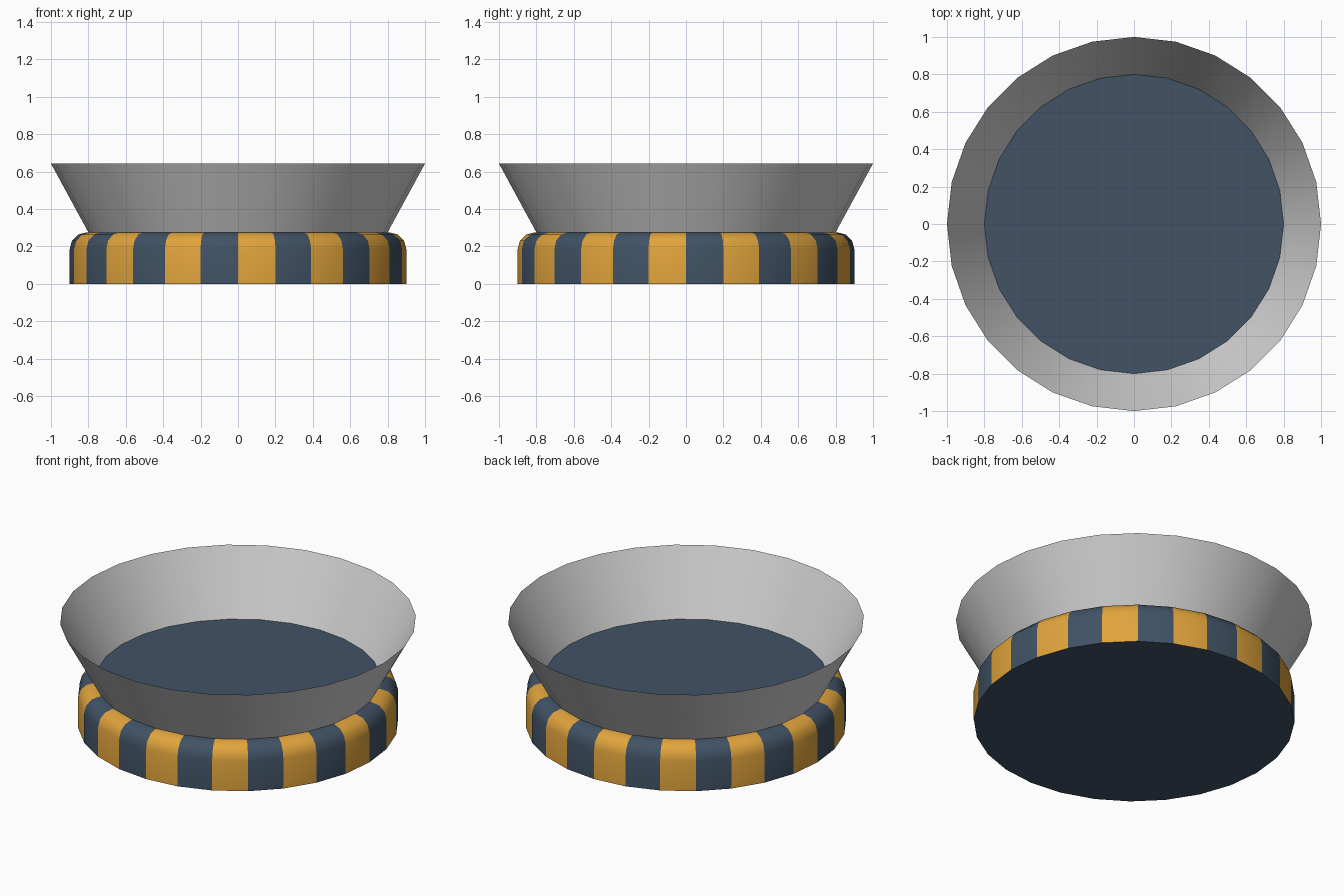
import bpy, math

if "Cube" in bpy.data.objects:
    bpy.data.objects.remove(bpy.data.objects["Cube"])

N = 28  # sides of every round part


def material(name, rgb):
    m = bpy.data.materials.new(name)
    m.diffuse_color = (*rgb, 1.0)
    m.use_nodes = True
    m.node_tree.nodes["Principled BSDF"].inputs["Base Color"].default_value = m.diffuse_color
    return m


blue = material("slate blue", (0.052, 0.085, 0.130))
orange = material("amber", (0.75, 0.37, 0.045))
grey = material("light grey", (0.63, 0.63, 0.63))


def lathe(name, profile, mats, rule, cap_bottom=False, cap_top=False):
    """Revolve (radius, z) points, bottom to top; rule(segment, row) picks the material."""
    verts = [(r * math.cos(2 * math.pi * i / N), r * math.sin(2 * math.pi * i / N), z)
             for r, z in profile for i in range(N)]
    faces, slots = [], []
    for row in range(len(profile) - 1):
        for i in range(N):
            j = (i + 1) % N
            a, b = row * N, (row + 1) * N
            faces.append((a + i, a + j, b + j, b + i))
            slots.append(rule(i, row))
    if cap_bottom:
        faces.append(tuple(reversed(range(N))))
        slots.append(0)
    if cap_top:
        top = (len(profile) - 1) * N
        faces.append(tuple(range(top, top + N)))
        slots.append(0)
    mesh = bpy.data.meshes.new(name)
    mesh.from_pydata(verts, [], faces)
    for m in mats:
        mesh.materials.append(m)
    for p, s in zip(mesh.polygons, slots):
        p.material_index = s
    mesh.update()
    ob = bpy.data.objects.new(name, mesh)
    bpy.context.collection.objects.link(ob)
    bpy.ops.object.select_all(action='DESELECT')
    ob.select_set(True)
    bpy.context.view_layer.objects.active = ob
    bpy.ops.object.shade_smooth_by_angle(angle=math.radians(35))
    return ob


# Striped base: straight wall, rounded shoulder, plain blue caps
H, R, BEVEL = 0.275, 0.9, 0.09
profile = [(R, 0.0)]
for k in range(4):
    t = math.radians(30 * k)
    profile.append((R - BEVEL + BEVEL * math.cos(t), H - BEVEL + BEVEL * math.sin(t)))
profile.append((0.8, H))
lathe("striped_base", profile, [blue, orange], lambda i, row: i % 2,
      cap_bottom=True, cap_top=True)

# Thin flared collar open at the top
lathe("flared_collar", [(0.8, H), (1.0, 0.643)], [grey], lambda i, row: 0)
